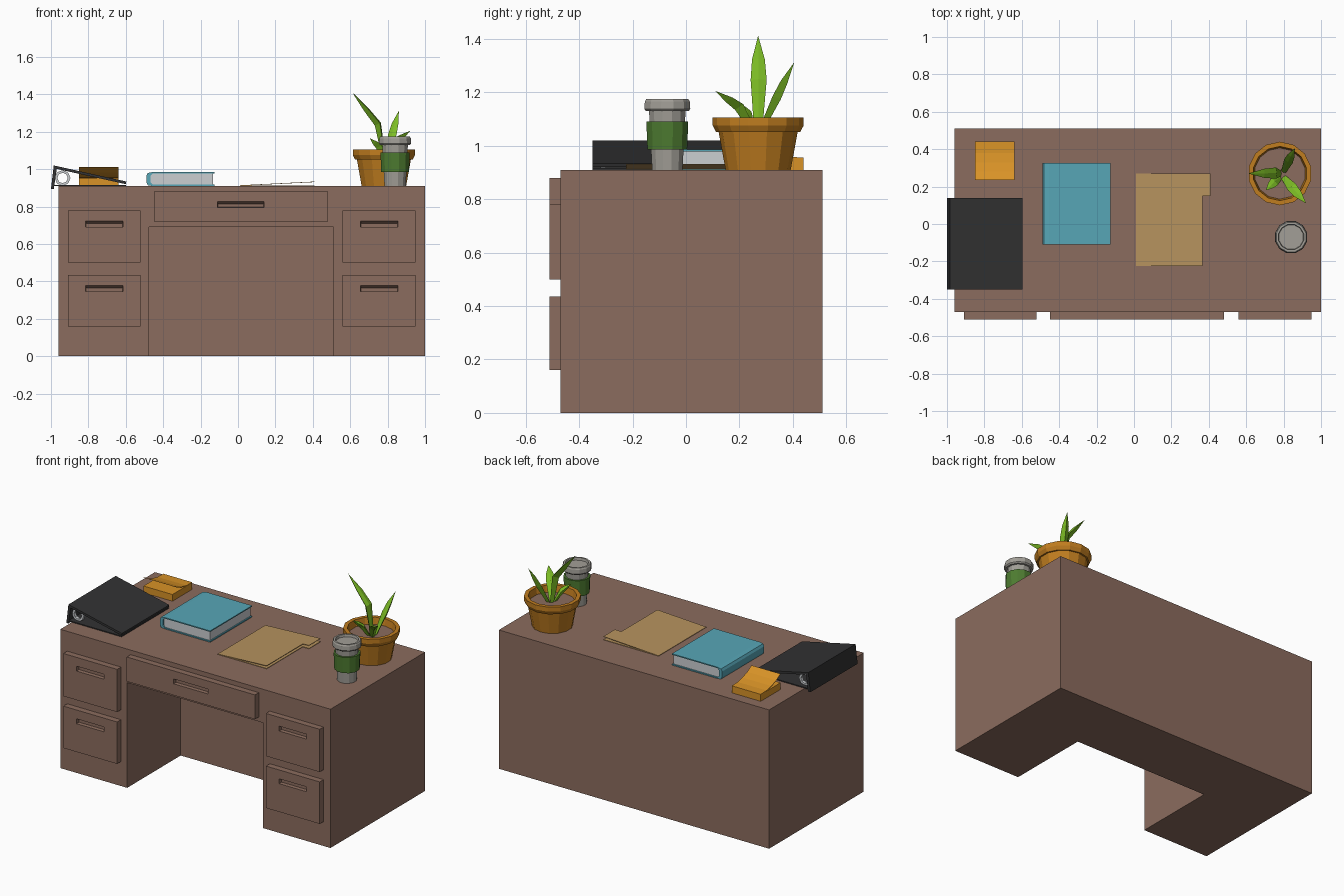
import bpy, bmesh, math
from mathutils import Vector

if "Cube" in bpy.data.objects:
    bpy.data.objects.remove(bpy.data.objects["Cube"])


def mat(name, r, g, b):
    m = bpy.data.materials.new(name)
    m.diffuse_color = (r, g, b, 1)
    m.use_nodes = True
    m.node_tree.nodes["Principled BSDF"].inputs["Base Color"].default_value = m.diffuse_color
    return m


WOOD = mat("brown wood", .26, .15, .112)
BLACK = mat("black plastic", .032, .032, .033)
TEAL = mat("teal cover", .095, .38, .47)
WHITE = mat("white paper", .6, .62, .64)
TAN = mat("tan card", .47, .29, .112)
ORANGE = mat("orange paper", .69, .29, .02)
CLAY = mat("orange clay", .53, .205, .014)
LEAF = mat("leaf green", .2, .5, .018)
GREY = mat("warm grey", .36, .345, .31)
SLEEVE = mat("dark green", .075, .2, .03)


def make(name, verts, faces, material):
    me = bpy.data.meshes.new(name)
    me.from_pydata([tuple(v) for v in verts], [], faces)
    bm = bmesh.new()
    bm.from_mesh(me)
    bmesh.ops.recalc_face_normals(bm, faces=bm.faces)
    bm.to_mesh(me)
    bm.free()
    ob = bpy.data.objects.new(name, me)
    bpy.context.collection.objects.link(ob)
    me.materials.append(material)
    return ob


def loft(name, rings, material, caps=True, closed=False):
    """Skin a list of equal-length closed rings of points."""
    n, k = len(rings[0]), len(rings)
    verts = [p for r in rings for p in r]
    faces = []
    for i in range(k if closed else k - 1):
        a, b = i * n, (i + 1) % k * n
        faces += [(a + j, a + (j + 1) % n, b + (j + 1) % n, b + j) for j in range(n)]
    if caps and not closed:
        faces += [tuple(range(n)), tuple(range((k - 1) * n, k * n))]
    return make(name, verts, faces, material)


def box(name, x0, x1, y0, y1, z0, z1, material):
    ring = lambda z: [(x0, y0, z), (x1, y0, z), (x1, y1, z), (x0, y1, z)]
    return loft(name, [ring(z0), ring(z1)], material)


def prism_y(name, profile, y0, y1, material):
    """Extrude an x-z outline along y."""
    return loft(name, [[(x, y, z) for x, z in profile] for y in (y0, y1)], material)


def lathe(name, centre, profile, material, n=12):
    cx, cy = centre
    rings = [[(cx + r * math.cos(2 * math.pi * (i + .5) / n),
               cy + r * math.sin(2 * math.pi * (i + .5) / n), z) for i in range(n)]
             for r, z in profile]
    return loft(name, rings, material)


# Desk body with a knee space cut out
desk = box("desk_body", -.96, 1, -.47, .51, 0, .91, WOOD)
cutter = box("knee_cutter", -.475, .51, -.7, .085, -.2, .69, WOOD)
cutter.hide_render = True
cut = desk.modifiers.new("knee_space", 'BOOLEAN')
cut.operation, cut.solver, cut.object = 'DIFFERENCE', 'EXACT', cutter
bpy.context.view_layer.objects.active = desk
bpy.ops.object.modifier_apply(modifier=cut.name)
bpy.data.objects.remove(cutter)


# Drawer fronts with a recessed finger slot
def drawer(name, x0, x1, z0, z1, slot_w, slot_z):
    rect = lambda a, b, c, d, y: [(a, y, c), (b, y, c), (b, y, d), (a, y, d)]
    m = (x0 + x1) / 2
    a, b = m - slot_w / 2, m + slot_w / 2
    loft(name, [rect(x0, x1, z0, z1, -.468), rect(x0, x1, z0, z1, -.51),
                rect(a, b, slot_z, slot_z + .032, -.51),
                rect(a + .003, b - .003, slot_z + .002, slot_z + .02, -.487)], WOOD)


for side, x in (("left", -.91), ("right", .56)):
    drawer(side + "_upper_drawer", x, x + .39, .5, .78, .2, .69)
    drawer(side + "_lower_drawer", x, x + .39, .16, .435, .2, .345)
drawer("middle_drawer", -.45, .48, .72, .88, .25, .795)

# Ring binder: spine, sloping top cover, bottom cover, metal rings
prism_y("binder_spine", [(-1, .895), (-.985, .895), (-.968, 1.008), (-.985, 1.02)], -.35, .14, BLACK)
prism_y("binder_top_cover", [(-.985, 1.02), (-.98, 1.004), (-.6, .92), (-.597, .934)], -.35, .14, BLACK)
prism_y("binder_bottom_cover", [(-.99, .909), (-.6, .909), (-.6, .916), (-.99, .916)], -.35, .14, BLACK)
for k, y in enumerate((-.31, -.105, .1)):
    rings = []
    for i in range(8):
        t = 2 * math.pi * i / 8
        rings.append([(-.938 + r * math.cos(t), y + dy, .953 + r * math.sin(t))
                      for r, dy in ((.042, -.01), (.042, .01), (.028, .01), (.028, -.01))])
    loft("binder_ring_%d" % k, rings, WHITE, closed=True)

# Note pad with its top sheet lifting at the front
box("note_pad", -.85, -.64, .235, .44, .91, .954, ORANGE)
curl = [(.44, .956), (.38, .958), (.33, .968), (.28, .986), (.235, 1.012)]
outline = curl + [(y, z - .003) for y, z in reversed(curl)]
loft("note_top_sheet", [[(x, y, z) for y, z in outline] for x in (-.85, -.64)], ORANGE)

# Hardback book: wrapped cover and page block
prism_y("book_cover", [(-.125, .91), (-.455, .91), (-.482, .914), (-.49, .93), (-.49, .965),
                       (-.482, .98), (-.455, .985), (-.125, .985), (-.125, .978),
                       (-.455, .978), (-.468, .965), (-.468, .93), (-.455, .917), (-.125, .917)],
        -.11, .325, TEAL)
box("book_pages", -.467, -.133, -.102, .317, .915, .98, WHITE)


# Card folder: flat back and slightly raised front, each with a side tab
def folder_sheet(name, rise):
    outline = [(.01, -.225), (.365, -.225), (.365, .15), (.41, .15), (.41, .27), (.01, .27)]
    height = lambda x: .911 + rise * (x - .01) / .4
    loft(name, [[(x, y, height(x) + t) for x, y in outline] for t in (0, .003)], TAN)


folder_sheet("folder_back", 0)
folder_sheet("folder_front", .02)

# Plant pot and soil
POT = (.78, .27)
lathe("plant_pot", POT, [(.122, .91), (.148, 1.052), (.158, 1.052), (.17, 1.075), (.17, 1.105),
                         (.145, 1.105), (.135, 1.05), (.125, 1.04)], CLAY, 14)
lathe("soil", POT, [(.135, 1.045), (.137, 1.062)], WOOD, 14)


# Folded blade leaves
def leaf(name, base, mid, tip, width):
    base, mid, tip = Vector(base), Vector(mid), Vector(tip)
    out = tip - base
    side = Vector((-out.y, out.x, 0)).normalized()
    fold = side.cross(out).normalized()
    verts, faces = [], []
    for p, w in ((base, .5), (mid, 1), (mid.lerp(tip, .45), .8)):
        s = side * width * w / 2
        f = fold * width * w * .25
        verts += [p - s - f, p + f, p + s - f, p - f * 1.4]
    for i in (0, 4):
        faces += [(i + j, i + (j + 1) % 4, i + 4 + (j + 1) % 4, i + 4 + j) for j in range(4)]
    verts.append(tip)
    faces += [(8 + j, 8 + (j + 1) % 4, 12) for j in range(4)]
    make(name, verts, faces, LEAF)


leaf("leaf_tall", (.78, .27, 1.05), (.745, .272, 1.24), (.61, .27, 1.412), .06)
leaf("leaf_back", (.8, .28, 1.05), (.83, .345, 1.18), (.86, .405, 1.312), .05)
leaf("leaf_front", (.8, .25, 1.05), (.85, .19, 1.145), (.92, .11, 1.205), .055)
leaf("leaf_small", (.78, .25, 1.05), (.745, .22, 1.12), (.705, .18, 1.165), .05)

# Drinks cup: body, sleeve and lid
CUP = (.84, -.07)
lathe("cup_body", CUP, [(.059, .91), (.071, 1.135)], GREY)
lathe("cup_sleeve", CUP, [(.066, .985), (.077, .985), (.081, 1.09), (.069, 1.09)], SLEEVE)
lathe("cup_lid", CUP, [(.07, 1.13), (.083, 1.13), (.089, 1.138), (.087, 1.165), (.082, 1.174),
                       (.07, 1.174), (.067, 1.158)], GREY)
